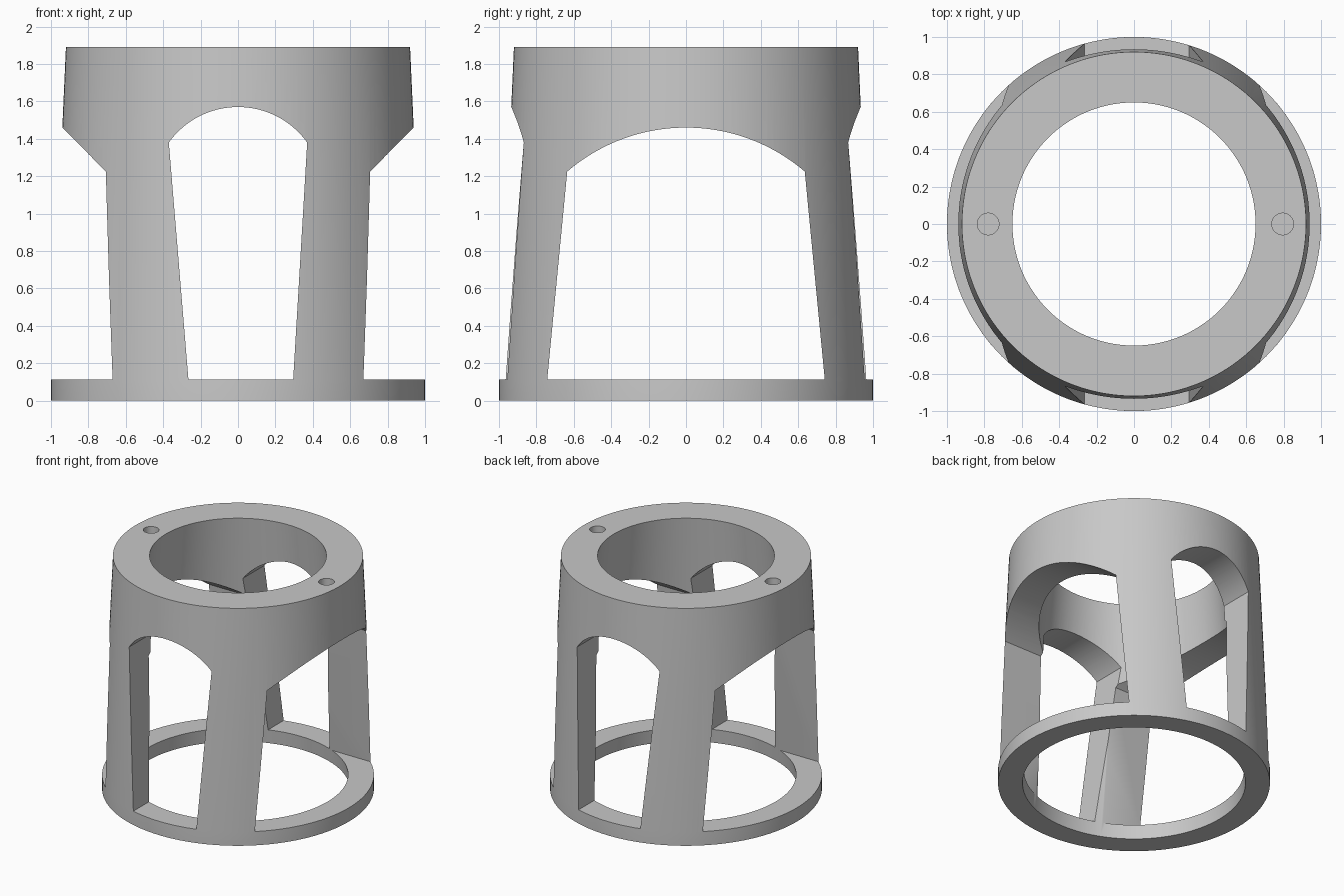
import bpy
import bmesh
from math import cos, sin, pi, asin

if "Cube" in bpy.data.objects:
    bpy.data.objects.remove(bpy.data.objects["Cube"], do_unlink=True)

grey = bpy.data.materials.new("plain grey")
grey.use_nodes = True
colour = (0.58, 0.58, 0.58, 1)
grey.diffuse_color = colour
grey.node_tree.nodes["Principled BSDF"].inputs["Base Color"].default_value = colour

SEGMENTS = 144
FLOOR = 0.112          # top of the base ring, where the windows start


def make_object(name, bm):
    bmesh.ops.recalc_face_normals(bm, faces=bm.faces)
    mesh = bpy.data.meshes.new(name)
    bm.to_mesh(mesh)
    bm.free()
    mesh.materials.append(grey)
    obj = bpy.data.objects.new(name, mesh)
    bpy.context.collection.objects.link(obj)
    return obj


def lathe(name, profile):
    """Closed (radius, height) profile turned about the z axis."""
    bm = bmesh.new()
    rings = []
    for i in range(SEGMENTS):
        a = 2 * pi * i / SEGMENTS
        rings.append([bm.verts.new((r * cos(a), r * sin(a), z)) for r, z in profile])
    n = len(profile)
    for i, ring in enumerate(rings):
        after = rings[(i + 1) % SEGMENTS]
        for j in range(n):
            k = (j + 1) % n
            bm.faces.new((ring[j], after[j], after[k], ring[k]))
    return make_object(name, bm)


def arch_outline(left, right, spring_half, spring_z, crown_z, steps=40):
    """Tapered opening closed by a shallow circular arch."""
    rise = crown_z - spring_z
    radius = (spring_half ** 2 + rise ** 2) / (2 * rise)
    sweep = asin(spring_half / radius)
    points = [(left, FLOOR), (right, FLOOR)]
    for i in range(steps + 1):
        a = sweep * (1 - 2 * i / steps)
        points.append((radius * sin(a), crown_z - radius + radius * cos(a)))
    return points


def window_cutter(name, outline, along_x):
    """Prism of the outline running right through the body."""
    bm = bmesh.new()
    ends = []
    for d in (-1.5, 1.5):
        ends.append([bm.verts.new((d, u, z) if along_x else (u, d, z)) for u, z in outline])
    n = len(outline)
    for end in ends:
        bm.faces.new(end)
    for i in range(n):
        j = (i + 1) % n
        bm.faces.new((ends[0][i], ends[0][j], ends[1][j], ends[1][i]))
    return make_object(name, bm)


def hole_cutter(name, x, radius=0.058, bottom=1.66, top=2.0):
    bm = bmesh.new()
    bmesh.ops.create_cone(bm, cap_ends=True, segments=40, radius1=radius,
                          radius2=radius, depth=top - bottom)
    bmesh.ops.translate(bm, verts=bm.verts, vec=(x, 0, (top + bottom) / 2))
    return make_object(name, bm)


# Tapered hollow body with a straight base ring
body = lathe("tapered_housing", [(0.82, 0), (1, 0), (1, 0.11), (0.92, 1.89), (0.65, 1.89)])

# Two narrow and two wide arched windows leave four legs; two blind screw holes on top
cutters = [
    window_cutter("front_back_window", arch_outline(-0.265, 0.295, 0.37, 1.38, 1.57), False),
    window_cutter("side_window", arch_outline(-0.742, 0.742, 0.635, 1.225, 1.46), True),
    hole_cutter("right_screw_hole", -0.78),
    hole_cutter("left_screw_hole", 0.795),
]

bpy.ops.object.select_all(action="DESELECT")
body.select_set(True)
bpy.context.view_layer.objects.active = body
for cutter in cutters:
    cutter.hide_render = True
    cut = body.modifiers.new(cutter.name, "BOOLEAN")
    cut.operation = "DIFFERENCE"
    cut.solver = "EXACT"
    cut.object = cutter
    bpy.ops.object.modifier_apply(modifier=cut.name)
    bpy.data.objects.remove(cutter, do_unlink=True)

bpy.ops.object.shade_smooth_by_angle(angle=0.5)
